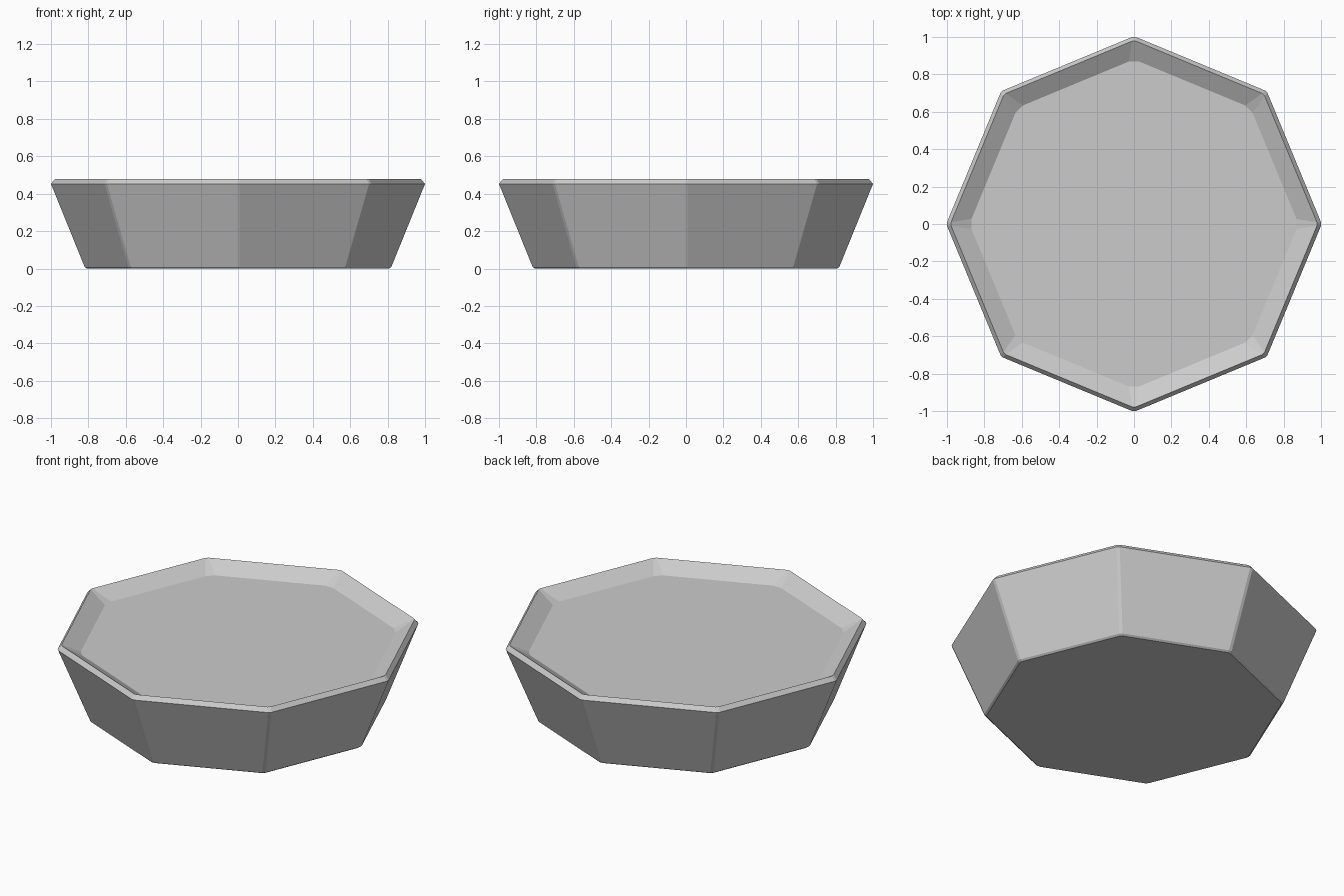
import bpy, bmesh, math
from mathutils import Vector

if "Cube" in bpy.data.objects:
    bpy.data.objects.remove(bpy.data.objects["Cube"])

# Octagonal tray: each profile ring is (corner radius, height, corner chamfer length)
PROFILE = [(0.812, 0.0, 0.01), (0.824, 0.009, 0.01), (1.004, 0.453, 0.01),
           (0.982, 0.478, 0.01), (0.88, 0.42, 0.03)]
SIDES = 8


def ring(bm, radius, z, cut):
    corners = [Vector((radius * math.cos(i * math.tau / SIDES),
                       radius * math.sin(i * math.tau / SIDES), z)) for i in range(SIDES)]
    verts = []
    for i, c in enumerate(corners):
        for n in (corners[i - 1], corners[(i + 1) % SIDES]):
            verts.append(bm.verts.new(c + (n - c).normalized() * cut))
    return verts


bm = bmesh.new()
rings = [ring(bm, *p) for p in PROFILE]

# outer wall, rim and sloped inner wall
for a, b in zip(rings, rings[1:]):
    for i in range(len(a)):
        j = (i + 1) % len(a)
        bm.faces.new((a[i], a[j], b[j], b[i]))

# underside and recessed top panel
bm.faces.new(list(reversed(rings[0])))
bm.faces.new(rings[-1])
bm.normal_update()

mesh = bpy.data.meshes.new("octagonal_tray")
bm.to_mesh(mesh)
bm.free()
tray = bpy.data.objects.new("octagonal_tray", mesh)
bpy.context.collection.objects.link(tray)
